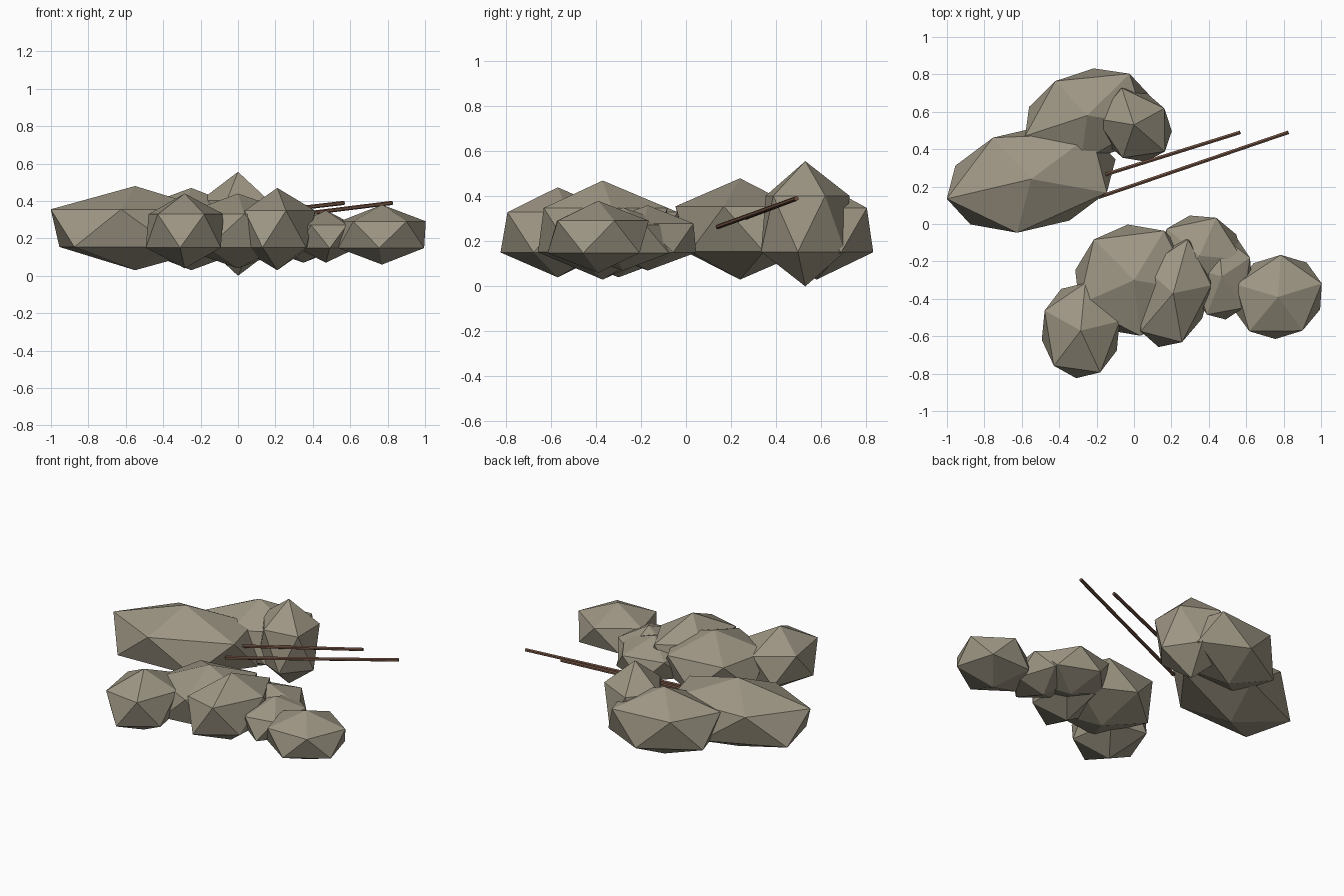
import bpy, bmesh
from mathutils import Matrix, Vector

if "Cube" in bpy.data.objects:
    bpy.data.objects.remove(bpy.data.objects["Cube"])


def material(name, rgb):
    m = bpy.data.materials.new(name)
    m.diffuse_color = (*rgb, 1)
    m.use_nodes = True
    m.node_tree.nodes["Principled BSDF"].inputs["Base Color"].default_value = m.diffuse_color
    return m


STONE = material("stone grey", (0.34, 0.305, 0.23))
WOOD = material("dark wood", (0.17, 0.085, 0.055))


def add_object(name, bm, mat):
    mesh = bpy.data.meshes.new(name)
    bm.to_mesh(mesh)
    bm.free()
    mesh.materials.append(mat)
    obj = bpy.data.objects.new(name, mesh)
    bpy.context.collection.objects.link(obj)
    return obj


def rock(name, centre, a, b, rz):
    """Twelve-point boulder; a and b are the ring axes of its stretched plan."""
    bm = bmesh.new()
    bmesh.ops.create_icosphere(bm, subdivisions=1, radius=1)
    k = 0.8944  # ring radius of a unit icosahedron
    stretch = Matrix(((a[0] / k, b[0] / k, 0, centre[0]),
                      (a[1] / k, b[1] / k, 0, centre[1]),
                      (0, 0, rz, centre[2]),
                      (0, 0, 0, 1)))
    bm.transform(stretch)
    return add_object(name, bm, STONE)


def stick(name, start, end, radius=0.011):
    start, end = Vector(start), Vector(end)
    d = end - start
    bm = bmesh.new()
    bmesh.ops.create_cone(bm, cap_ends=True, segments=6, radius1=radius,
                          radius2=radius, depth=d.length)
    turn = d.to_track_quat('Z', 'Y').to_matrix().to_4x4()
    bm.transform(Matrix.Translation((start + end) / 2) @ turn)
    return add_object(name, bm, WOOD)


# back cluster
rock("long_boulder", (-0.55, 0.24, 0.255), (0.405, -0.072), (0.21, 0.278), 0.225)
rock("back_boulder", (-0.25, 0.58, 0.25), (0.311, -0.046), (0.137, 0.25), 0.22)
rock("peaked_rock", (0.0, 0.53, 0.278), (0.165, -0.142), (0.117, 0.139), 0.278)

# front cluster
rock("middle_boulder", (0.0, -0.30, 0.24), (0.314, -0.054), (0.067, 0.295), 0.2)
rock("tall_front_rock", (0.21, -0.37, 0.25), (0.203, 0.042), (0.017, 0.289), 0.22)
rock("left_front_rock", (-0.285, -0.57, 0.24), (0.208, 0.05), (-0.042, 0.251), 0.2)
rock("right_rock", (0.77, -0.39, 0.22), (0.234, 0.072), (-0.061, 0.213), 0.16)

# crumbled rubble between the front rocks
rock("rubble_back", (0.35, -0.17, 0.215), (0.23, -0.02), (0.02, 0.22), 0.145)
rock("rubble_side", (0.47, -0.28, 0.21), (0.15, 0.10), (-0.07, 0.21), 0.14)

# two sticks wedged into the long boulder
stick("long_stick", (-0.19, 0.143, 0.265), (0.825, 0.49, 0.39))
stick("short_stick", (-0.16, 0.262, 0.305), (0.568, 0.49, 0.39))
